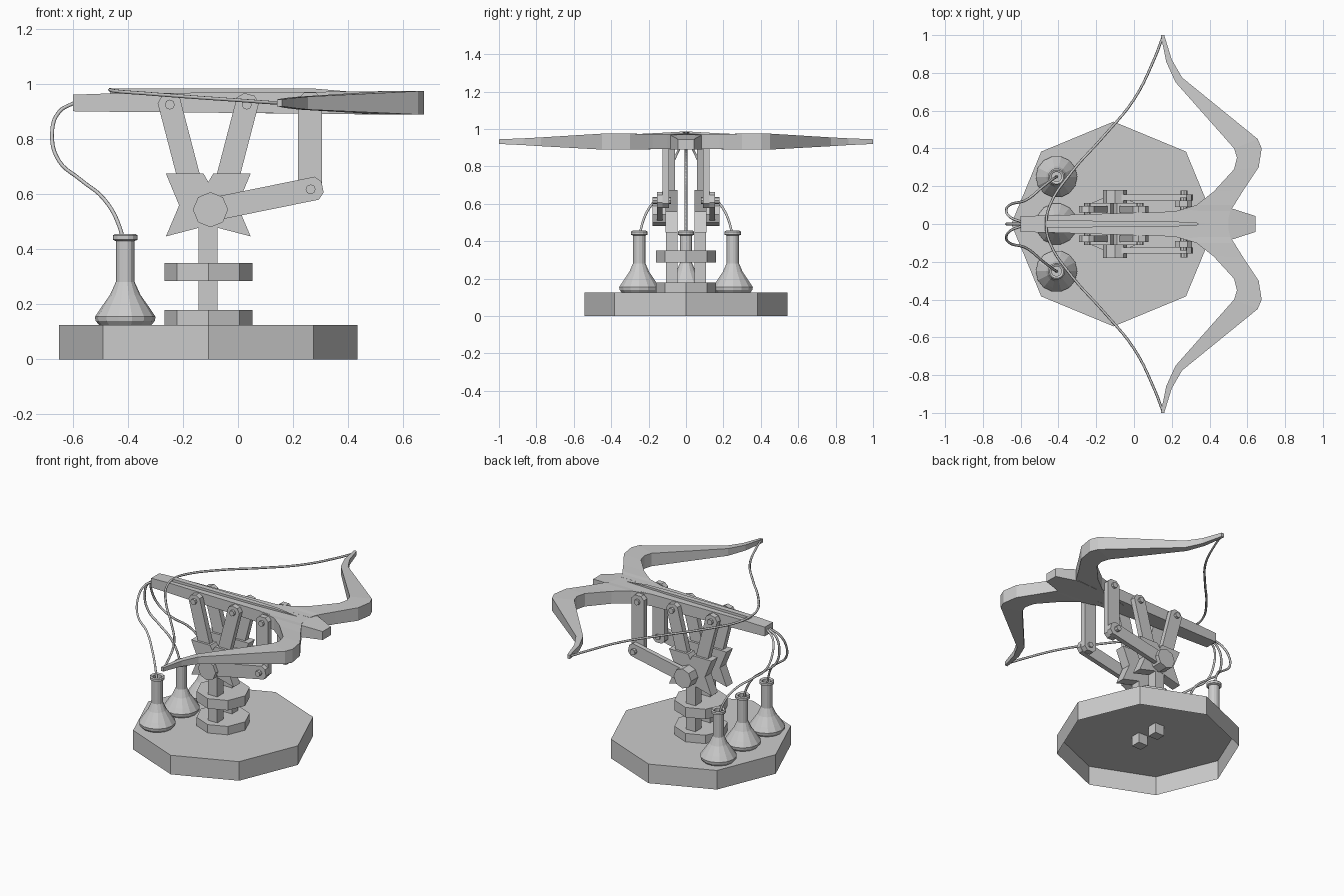
import bpy, bmesh, math
from mathutils import Vector

if "Cube" in bpy.data.objects:
    bpy.data.objects.remove(bpy.data.objects["Cube"])


def finish(name, bm, mirror=False):
    bmesh.ops.recalc_face_normals(bm, faces=bm.faces)
    me = bpy.data.meshes.new(name)
    bm.to_mesh(me)
    bm.free()
    ob = bpy.data.objects.new(name, me)
    bpy.context.collection.objects.link(ob)
    if mirror:
        m = ob.modifiers.new("Mirror", 'MIRROR')
        m.use_axis = (False, True, False)
    return ob


def loft(name, rings, caps=(True, True), mirror=False):
    """Skin a list of equally sized closed rings of points."""
    bm = bmesh.new()
    vs = [[bm.verts.new(p) for p in r] for r in rings]
    n = len(vs[0])
    for a, b in zip(vs, vs[1:]):
        for i in range(n):
            j = (i + 1) % n
            bm.faces.new((a[i], a[j], b[j], b[i]))
    if caps[0]:
        bm.faces.new(vs[0])
    if caps[1]:
        bm.faces.new(vs[-1])
    return finish(name, bm, mirror)


def plate(name, xz, y0, y1, mirror=True):
    """Extrude an x-z outline along y."""
    return loft(name, [[(x, y, z) for x, z in xz] for y in (y0, y1)], mirror=mirror)


def circle(n, r, start=0.0):
    return [(r * math.cos(start + 2 * math.pi * i / n),
             r * math.sin(start + 2 * math.pi * i / n)) for i in range(n)]


def pin(name, x, z, r, y0, y1, n=8):
    return plate(name, [(x + a, z + b) for a, b in circle(n, r)], y0, y1)


def octagon(name, r, z0, z1, bottom=True):
    return loft(name, [[(CX + a, b, z) for a, b in circle(8, r)] for z in (z0, z1)],
                caps=(bottom, True))


def bar(name, p, q, w, y0, y1, c=0.022):
    """Flat link between two x-z points with chamfered ends."""
    p, q = Vector(p), Vector(q)
    d = (q - p).normalized()
    s = Vector((-d.y, d.x))
    h = w / 2
    e = h * 0.9
    pts = [p - d * e - s * (h - c), p - d * (e - c) - s * h,
           q + d * (e - c) - s * h, q + d * e - s * (h - c),
           q + d * e + s * (h - c), q + d * (e - c) + s * h,
           p - d * (e - c) + s * h, p - d * e + s * (h - c)]
    return plate(name, [tuple(v) for v in pts], y0, y1)


def tube(name, pts, r):
    """Smooth cord through the given points."""
    cu = bpy.data.curves.new(name, 'CURVE')
    cu.dimensions = '3D'
    cu.bevel_depth = r
    cu.bevel_resolution = 1
    cu.resolution_u = 5
    cu.use_fill_caps = True
    sp = cu.splines.new('BEZIER')
    sp.bezier_points.add(len(pts) - 1)
    for b, p in zip(sp.bezier_points, pts):
        b.co = p
        b.handle_left_type = b.handle_right_type = 'AUTO'
    ob = bpy.data.objects.new(name, cu)
    bpy.context.collection.objects.link(ob)
    return ob


CX = -0.108

# Base (open underneath) and the two collars
octagon("base", 0.542, 0.0, 0.125, bottom=False)
octagon("lower_collar", 0.16, 0.125, 0.18)
octagon("upper_collar", 0.16, 0.285, 0.35)

# Twin posts
plate("post", [(-0.143, 0.06), (-0.075, 0.06), (-0.075, 0.52), (-0.143, 0.52)], 0.045, 0.108)

# Star-shaped brackets and hubs
plate("star_bracket", [(-0.262, 0.675), (-0.125, 0.675), (CX, 0.645), (-0.09, 0.675),
                       (0.046, 0.675), (-0.002, 0.56), (0.046, 0.447), (CX, 0.487),
                       (-0.262, 0.447), (-0.214, 0.56)], 0.045, 0.11)
pin("hub", -0.1, 0.544, 0.064, 0.105, 0.18)

# V-shaped supports with pins
for side, label in ((-1, "rear"), (1, "front")):
    x = CX + side * 0.14
    bar(label + "_support", (CX + side * 0.06, 0.62), (x, 0.927), 0.083, 0.06, 0.095)
    pin(label + "_support_pin", x, 0.926, 0.018, 0.03, 0.112)

# Swing arm and upright link
bar("swing_arm", (-0.1, 0.544), (0.27, 0.619), 0.085, 0.125, 0.155)
bar("upright_link", (0.262, 0.618), (0.262, 0.93), 0.088, 0.09, 0.125)
pin("link_lower_pin", 0.264, 0.618, 0.018, 0.08, 0.178)
pin("link_upper_pin", 0.262, 0.93, 0.018, 0.05, 0.14)

# Stock: x, half width, bottom, top
stock = [(-0.6, 0.042, 0.902, 0.962), (-0.46, 0.045, 0.9, 0.967), (0.2, 0.066, 0.894, 0.972),
         (0.5, 0.088, 0.89, 0.97), (0.643, 0.042, 0.89, 0.945)]
loft("stock", [[(x, -w, a), (x, w, a), (x, w, b), (x, -w, b)] for x, w, a, b in stock])

# Arrow rail on top
rail = [(-0.465, 0.018, 0.984), (0.15, 0.016, 0.984), (0.28, 0.01, 0.984), (0.425, 0.001, 0.972)]
loft("rail", [[(x, -w, 0.95), (x, w, 0.95), (x, w, z), (x, -w, z)] for x, w, z in rail])

# Bow limbs: back edge x y, front edge x y, bottom, top
limb = [(0.1, 0.03, 0.5, 0.03, 0.893, 0.971), (0.22, 0.068, 0.51, 0.07, 0.893, 0.971),
        (0.33, 0.1, 0.53, 0.1, 0.892, 0.973), (0.42, 0.17, 0.58, 0.18, 0.892, 0.973),
        (0.53, 0.29, 0.66, 0.30, 0.89, 0.975), (0.545, 0.35, 0.676, 0.40, 0.89, 0.975),
        (0.53, 0.40, 0.655, 0.45, 0.89, 0.975), (0.22, 0.75, 0.255, 0.775, 0.908, 0.955),
        (0.17, 0.86, 0.2, 0.87, 0.914, 0.95), (0.142, 1.0, 0.16, 1.0, 0.92, 0.945)]
loft("bow_limb", [[(a, b, lo), (c, d, lo), (c, d, hi), (a, b, hi)]
                  for a, b, c, d, lo, hi in limb], mirror=True)

# Bowstring
half = [(0.15, 0.985, 0.932), (0.11, 0.88, 0.934), (0.0, 0.66, 0.942),
        (-0.16, 0.465, 0.953), (-0.33, 0.275, 0.966), (-0.445, 0.1, 0.975)]
tube("bowstring", half + [(-0.465, 0, 0.98)] + [(x, -y, z) for x, y, z in reversed(half)], 0.007)

# Flasks and feed tubes
flask = [(0.095, 0.125), (0.108, 0.14), (0.11, 0.155), (0.09, 0.185), (0.055, 0.235),
         (0.034, 0.282), (0.034, 0.43), (0.045, 0.435), (0.045, 0.45), (0.038, 0.456),
         (0.026, 0.45), (0.026, 0.36)]
path = [(-0.59, 0.04, 0.935), (-0.65, 0.13, 0.9), (-0.676, 0.28, 0.82), (-0.65, 0.42, 0.72),
        (-0.575, 0.5, 0.655), (-0.485, 0.78, 0.58), (-0.43, 0.95, 0.48), (-0.41, 1, 0.38)]
for y, label in ((-0.25, "right"), (0, "middle"), (0.25, "left")):
    loft(label + "_flask", [[(-0.41 + a, y + b, z) for a, b in circle(14, r)] for r, z in flask])
    tube(label + "_feed_tube", [(x, y * f, z) for x, f, z in path], 0.007)
